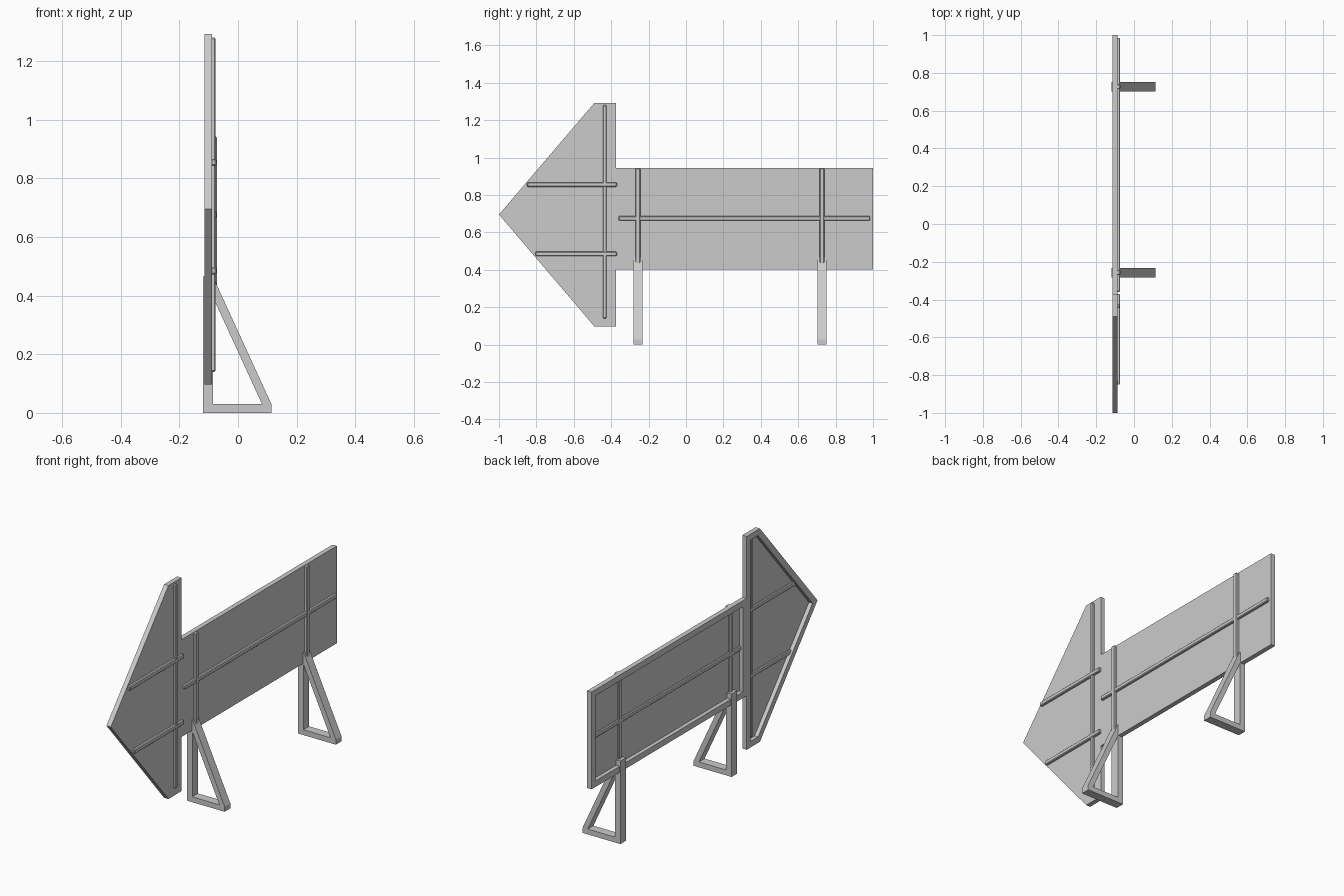
import bpy, bmesh
from mathutils import Vector

if "Cube" in bpy.data.objects:
    bpy.data.objects.remove(bpy.data.objects["Cube"])

FRONT, BACK = -0.115, -0.088   # x of the sign's rim front and of its flat back


def finish(name, bm):
    bmesh.ops.recalc_face_normals(bm, faces=bm.faces)
    me = bpy.data.meshes.new(name)
    bm.to_mesh(me)
    bm.free()
    ob = bpy.data.objects.new(name, me)
    bpy.context.collection.objects.link(ob)
    return ob


def tray(name, outline, rim=0.034, sheet=0.005):
    """Flat-backed panel in the YZ plane with a raised rim on its -x side."""
    bm = bmesh.new()
    base = bm.faces.new([bm.verts.new((BACK, y, z)) for y, z in outline])
    ext = bmesh.ops.extrude_face_region(bm, geom=[base], use_keep_orig=True)["geom"]
    verts = [g for g in ext if isinstance(g, bmesh.types.BMVert)]
    face = next(g for g in ext if isinstance(g, bmesh.types.BMFace))
    bmesh.ops.translate(bm, verts=verts, vec=(FRONT - BACK, 0, 0))
    bmesh.ops.recalc_face_normals(bm, faces=bm.faces)
    bmesh.ops.inset_region(bm, faces=[face], thickness=rim, use_even_offset=True)
    floor = bmesh.ops.extrude_discrete_faces(bm, faces=[face])["faces"][0]
    bmesh.ops.translate(bm, verts=floor.verts, vec=(BACK - FRONT - sheet, 0, 0))
    return finish(name, bm)


def bar(name, lo, hi):
    """Box batten with slightly chamfered edges."""
    lo, hi = Vector(lo), Vector(hi)
    bm = bmesh.new()
    bmesh.ops.create_cube(bm, size=1)
    for v in bm.verts:
        v.co = (lo + hi) / 2 + v.co * (hi - lo)
    bmesh.ops.bevel(bm, geom=bm.edges[:], offset=0.004, segments=1, affect='EDGES')
    return finish(name, bm)


def stand(name, y, width=0.05):
    """Triangular foot: outer and inner loops in XZ bridged, then given width."""
    outer = [(-0.12, 0), (0.115, 0), (0.115, 0.028), (-0.074, 0.44), (-0.085, 0.465), (-0.12, 0.465)]
    inner = [(-0.086, 0.03), (0.082, 0.03), (-0.086, 0.396)]
    bm = bmesh.new()
    edges = []
    for loop in (outer, inner):
        vs = [bm.verts.new((x, y - width / 2, z)) for x, z in loop]
        edges += [bm.edges.new((vs[i - 1], vs[i])) for i in range(len(vs))]
    bmesh.ops.triangle_fill(bm, edges=edges, use_beauty=True)
    ext = bmesh.ops.extrude_face_region(bm, geom=bm.faces[:], use_keep_orig=True)["geom"]
    bmesh.ops.translate(bm, verts=[g for g in ext if isinstance(g, bmesh.types.BMVert)],
                        vec=(0, width, 0))
    bmesh.ops.dissolve_limit(bm, angle_limit=0.01, verts=bm.verts[:], edges=bm.edges[:])
    return finish(name, bm)


# Arrow panels
tray("arrow_head", [(-1, 0.695), (-0.49, 0.097), (-0.373, 0.097), (-0.373, 1.292), (-0.49, 1.292)])
tray("arrow_shaft", [(-0.373, 0.4), (1, 0.4), (1, 0.945), (-0.373, 0.945)])

# Battens running through the panels
X0, X1 = -0.104, -0.074
bar("head_upright", (X0, -0.445, 0.14), (X1 - 0.002, -0.425, 1.28))
for i, (z, y0) in enumerate([(0.855, -0.85), (0.485, -0.805)]):
    bar(f"head_crossbar_{i + 1}", (X0, y0, z - 0.012), (X1, -0.37, z + 0.012))
bar("shaft_crossbar", (X0, -0.36, 0.663), (X1, 0.985, 0.687))

# Shaft uprights and the stands below them
for i, y in enumerate([-0.257, 0.727]):
    bar(f"shaft_upright_{i + 1}", (X0, y - 0.013, 0.43), (X1 + 0.002, y + 0.013, 0.943))
    stand(f"stand_{i + 1}", y)
